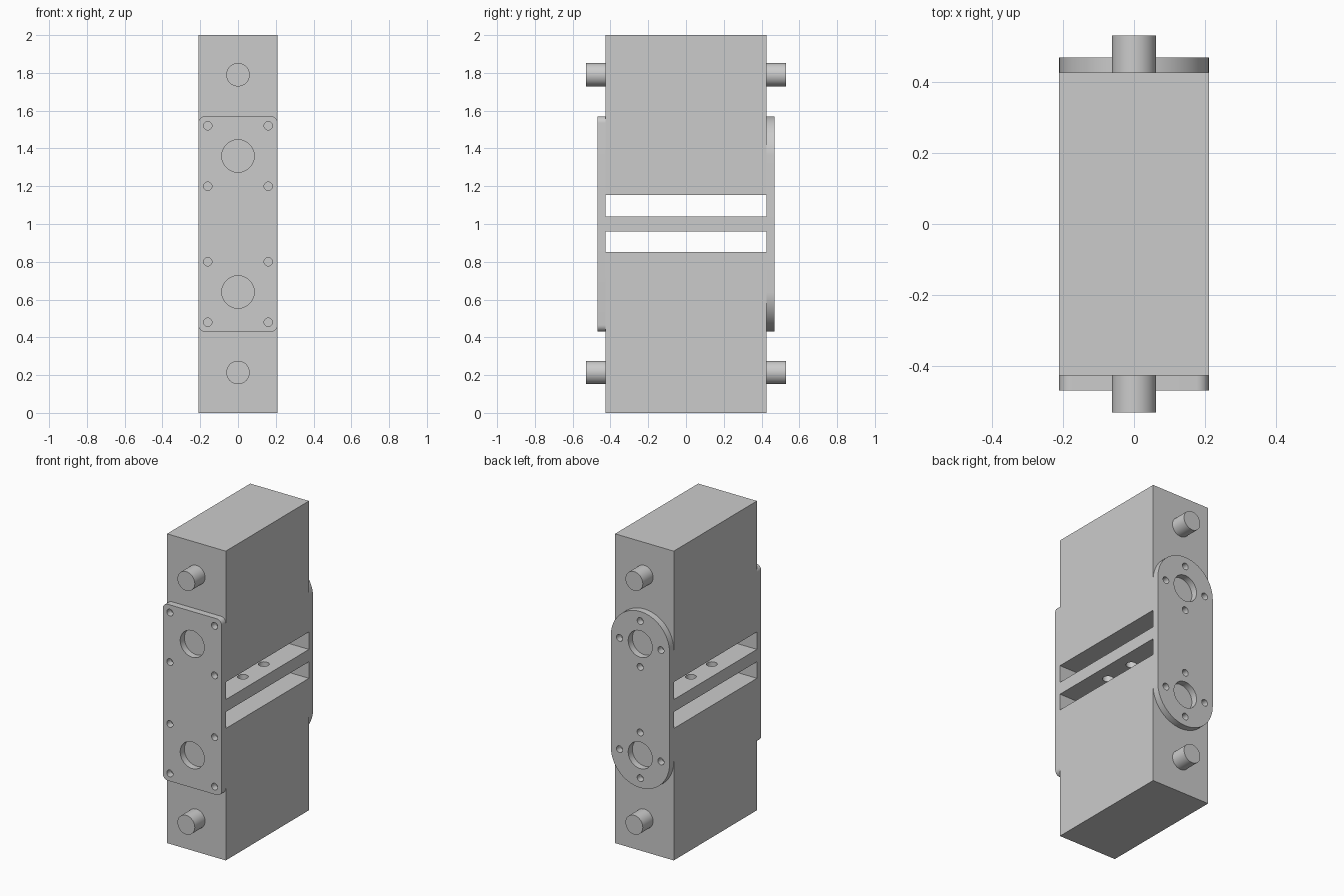
import bpy, bmesh, math
from mathutils import Matrix

if "Cube" in bpy.data.objects:
    bpy.data.objects.remove(bpy.data.objects["Cube"])

GREY = (0.6, 0.6, 0.6, 1.0)
metal = bpy.data.materials.new("plain_grey")
metal.use_nodes = True
metal.diffuse_color = GREY
metal.node_tree.nodes["Principled BSDF"].inputs["Base Color"].default_value = GREY

HALF_W, HALF_D = 0.21, 0.425      # body half width and half depth
PLATE = 0.043                     # end plate thickness
PORTS = (0.64, 1.36)              # heights of the large plate holes
UPRIGHT = Matrix.Rotation(math.pi / 2, 4, "X")


def finish(obj):
    obj.data.materials.clear()
    obj.data.materials.append(metal)
    bpy.ops.object.select_all(action="DESELECT")
    obj.select_set(True)
    bpy.context.view_layer.objects.active = obj
    bpy.ops.object.shade_smooth_by_angle(angle=math.radians(30))


def circle(u, v, r, n=32):
    return [(u + r * math.cos(2 * math.pi * i / n),
             v + r * math.sin(2 * math.pi * i / n)) for i in range(n)]


def rounded(w, low, high, r, n=16):
    """Rectangle of half width w from low to high with corner radius r."""
    corners = [(w - r, high - r), (r - w, high - r), (r - w, low + r), (w - r, low + r)]
    pts = []
    for k, (u, v) in enumerate(corners):
        for i in range(n + 1):
            a = math.pi / 2 * (k + i / n)
            pts.append((u + r * math.cos(a), v + r * math.sin(a)))
    return pts


def perforated(name, outline, holes, thickness, matrix):
    """Extrude a flat outline with holes, centred on its own plane."""
    curve = bpy.data.curves.new(name, "CURVE")
    curve.dimensions, curve.fill_mode = "2D", "BOTH"
    curve.extrude = thickness / 2
    for loop in [outline] + holes:
        spline = curve.splines.new("POLY")
        spline.points.add(len(loop) - 1)
        for p, (u, v) in zip(spline.points, loop):
            p.co = (u, v, 0, 1)
        spline.use_cyclic_u = True
    temp = bpy.data.objects.new(name + "_outline", curve)
    bpy.context.collection.objects.link(temp)
    mesh = bpy.data.meshes.new_from_object(
        temp.evaluated_get(bpy.context.evaluated_depsgraph_get()))
    bpy.data.objects.remove(temp)
    bm = bmesh.new()
    bm.from_mesh(mesh)
    bmesh.ops.remove_doubles(bm, verts=bm.verts, dist=1e-5)
    bmesh.ops.transform(bm, matrix=matrix, verts=bm.verts)
    bmesh.ops.recalc_face_normals(bm, faces=bm.faces)
    bm.to_mesh(mesh)
    bm.free()
    obj = bpy.data.objects.new(name, mesh)
    bpy.context.collection.objects.link(obj)
    finish(obj)


def block(name, low, high):
    bpy.ops.mesh.primitive_cube_add(size=1, location=(0, 0, (low + high) / 2))
    obj = bpy.context.object
    obj.name = name
    obj.data.transform(Matrix.Diagonal((2 * HALF_W, 2 * HALF_D, high - low, 1)))
    finish(obj)


# Body blocks, separated by two open slots
block("lower_block", 0, 0.853)
block("upper_block", 1.153, 2)

# Middle bar with four vertical through holes
bar = [(-HALF_W, -HALF_D), (HALF_W, -HALF_D), (HALF_W, HALF_D), (-HALF_W, HALF_D)]
perforated("middle_bar", bar,
           [circle(x, y, 0.032) for x in (-0.11, 0.11) for y in (-0.107, 0.107)],
           0.08, Matrix.Translation((0, 0, 1.0)))

# Front plate: rounded rectangle, four screw holes around each port
holes = [circle(0, z, 0.086, 48) for z in PORTS]
holes += [circle(x, z + dz, 0.022, 20)
          for z in PORTS for x in (-0.16, 0.16) for dz in (-0.16, 0.16)]
perforated("front_plate", rounded(HALF_W, 0.43, 1.57, 0.035, 8), holes, PLATE,
           Matrix.Translation((0, -HALF_D - PLATE / 2, 0)) @ UPRIGHT)

# Back plate: round ended, screw holes on a ring around each port
holes = [circle(0, z, 0.086, 48) for z in PORTS]
holes += [circle(dx, z + dz, 0.022, 20) for z in PORTS
          for dx, dz in circle(0, 0, 0.148, 4)]
perforated("back_plate", rounded(HALF_W, 0.43, 1.57, HALF_W - 0.0005, 20), holes, PLATE,
           Matrix.Translation((0, HALF_D + PLATE / 2, 0)) @ UPRIGHT)

# Round pins at both ends, front and back
for side, sign in (("front", -1), ("back", 1)):
    for level, z in (("lower", 0.214), ("upper", 1.79)):
        bpy.ops.mesh.primitive_cylinder_add(
            vertices=40, radius=0.062, depth=0.105,
            location=(0, sign * (HALF_D + 0.0525), z), rotation=(math.pi / 2, 0, 0))
        pin = bpy.context.object
        pin.name = f"{side}_{level}_pin"
        finish(pin)
